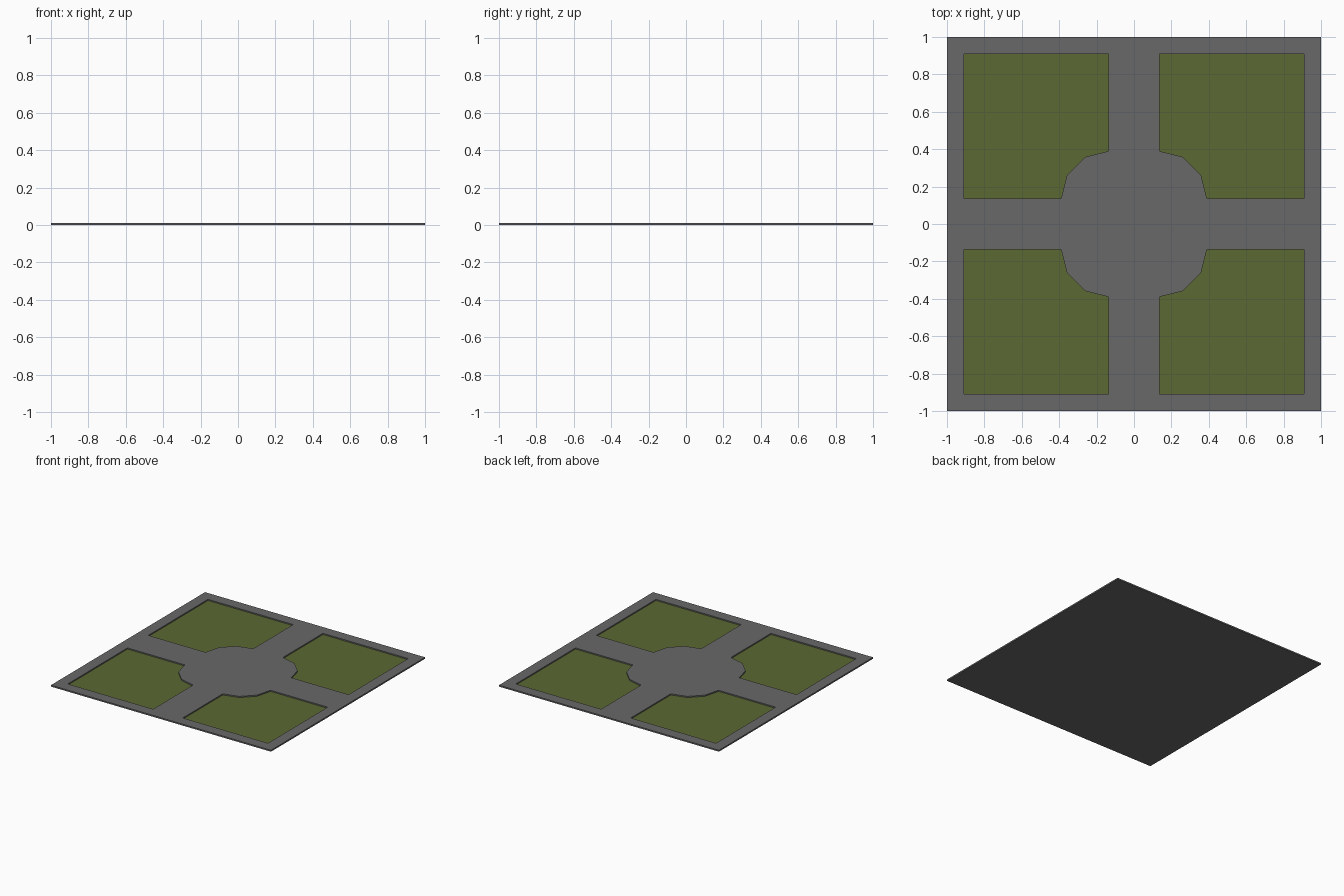
import bpy, bmesh

if "Cube" in bpy.data.objects:
    bpy.data.objects.remove(bpy.data.objects["Cube"])

TOP, LAWN, HALF = 0.012, 0.002, 1.0


def material(name, color):
    m = bpy.data.materials.new(name)
    m.diffuse_color = (*color, 1)
    m.use_nodes = True
    m.node_tree.nodes["Principled BSDF"].inputs["Base Color"].default_value = m.diffuse_color
    return m


def make_object(name, bm, mat):
    bmesh.ops.recalc_face_normals(bm, faces=bm.faces)
    mesh = bpy.data.meshes.new(name)
    bm.to_mesh(mesh)
    bm.free()
    mesh.materials.append(mat)
    ob = bpy.data.objects.new(name, mesh)
    bpy.context.collection.objects.link(ob)


gray = material("paving gray", (0.14, 0.14, 0.14))
green = material("lawn green", (0.105, 0.14, 0.033))

# One lawn quarter: square with a corner cut by the round plaza
quarter = [(0.135, 0.91), (0.91, 0.91), (0.91, 0.135), (0.39, 0.135),
           (0.358, 0.262), (0.262, 0.358), (0.135, 0.39)]
lawns = [[(x * sx, y * sy) for x, y in quarter] for sx in (-1, 1) for sy in (-1, 1)]
border = [(-HALF, -HALF), (HALF, -HALF), (HALF, HALF), (-HALF, HALF)]

# Paving slab: top with four openings, walls, closed underside
bm = bmesh.new()
top_edges = []
walls = []
for pts, low in [(border, 0)] + [(p, LAWN) for p in lawns]:
    hi = [bm.verts.new((x, y, TOP)) for x, y in pts]
    lo = [bm.verts.new((x, y, low)) for x, y in pts]
    n = len(pts)
    for i in range(n):
        j = (i + 1) % n
        bm.faces.new((hi[i], hi[j], lo[j], lo[i]))
        top_edges.append(bm.edges.get((hi[i], hi[j])))
    if low == 0:
        bm.faces.new(lo)
bmesh.ops.triangle_fill(bm, edges=top_edges, use_beauty=True, normal=(0, 0, 1))
make_object("paving", bm, gray)

# Sunken lawns
for k, pts in enumerate(lawns):
    bm = bmesh.new()
    f = bm.faces.new([bm.verts.new((x, y, LAWN)) for x, y in pts])
    low = bmesh.ops.extrude_face_region(bm, geom=[f])
    verts = [v for v in low["geom"] if isinstance(v, bmesh.types.BMVert)]
    bmesh.ops.translate(bm, verts=verts, vec=(0, 0, -0.001))
    make_object(f"lawn_{k + 1}", bm, green)
